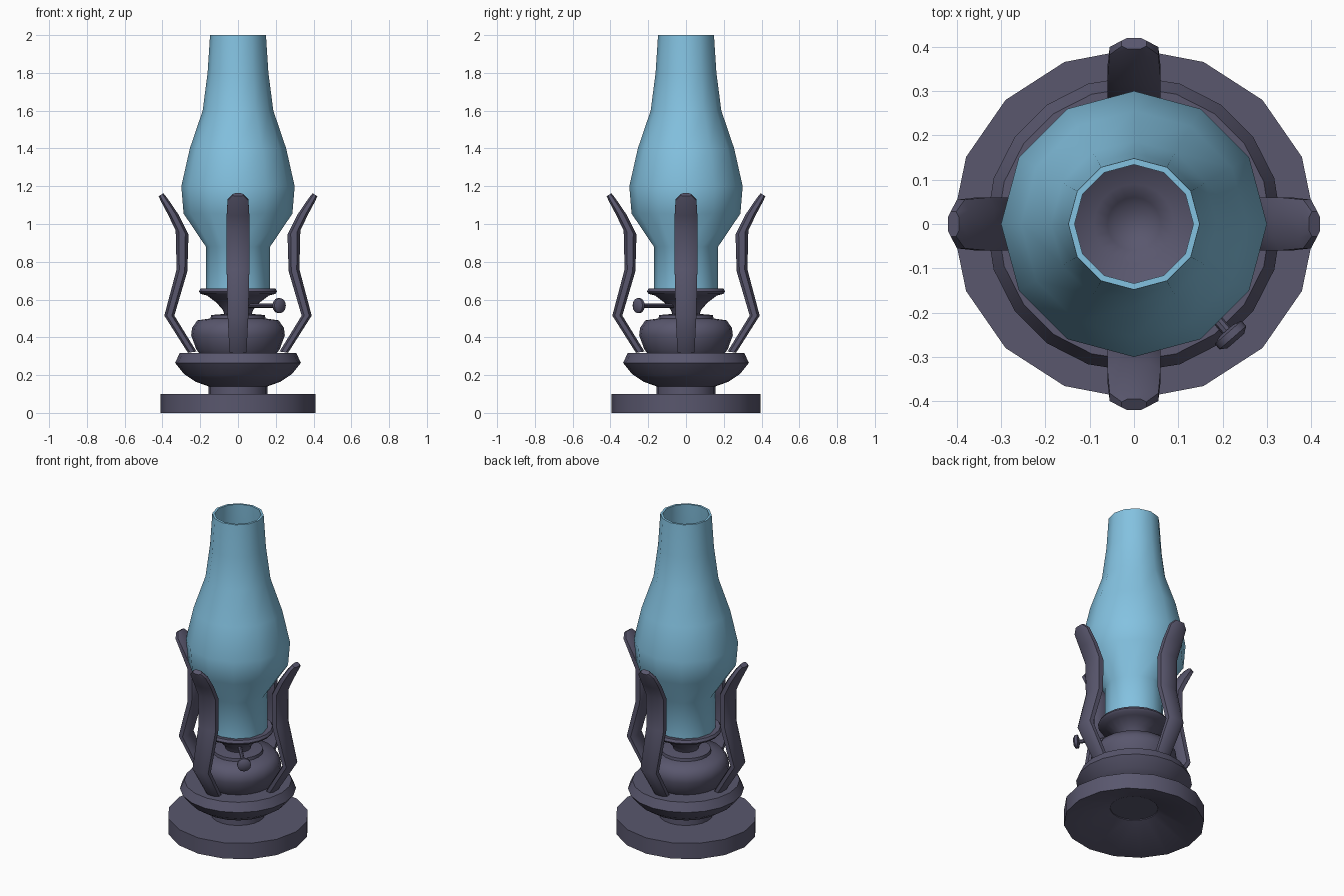
import bpy, bmesh, math
from mathutils import Matrix, Vector

if "Cube" in bpy.data.objects:
    bpy.data.objects.remove(bpy.data.objects["Cube"])


def material(name, rgb):
    m = bpy.data.materials.new(name)
    m.diffuse_color = (*rgb, 1)
    m.use_nodes = True
    m.node_tree.nodes["Principled BSDF"].inputs["Base Color"].default_value = m.diffuse_color
    return m


METAL = material("dark pewter", (0.10, 0.095, 0.155))
GLASS = material("pale blue glass", (0.23, 0.54, 0.75))


def finish(name, bm, mat, angle=40):
    bmesh.ops.recalc_face_normals(bm, faces=bm.faces)
    me = bpy.data.meshes.new(name)
    bm.to_mesh(me)
    bm.free()
    ob = bpy.data.objects.new(name, me)
    bpy.context.collection.objects.link(ob)
    me.materials.append(mat)
    bpy.ops.object.select_all(action='DESELECT')
    ob.select_set(True)
    bpy.context.view_layer.objects.active = ob
    bpy.ops.object.shade_smooth_by_angle(angle=math.radians(angle))
    return ob


def loft(bm, rings, closed=False, caps=True):
    """Bridge successive rings of points with quads."""
    vs = [[bm.verts.new(p) for p in r] for r in rings]
    n = len(vs[0])
    pairs = list(zip(vs, vs[1:])) + ([(vs[-1], vs[0])] if closed else [])
    for a, b in pairs:
        for i in range(n):
            j = (i + 1) % n
            bm.faces.new((a[i], a[j], b[j], b[i]))
    if caps and not closed:
        bm.faces.new(vs[0])
        bm.faces.new(vs[-1])


def lathe(name, profile, sides, mat, closed=False, sy=1.0, angle=40):
    bm = bmesh.new()
    ts = [2 * math.pi * i / sides for i in range(sides)]
    loft(bm, [[(r * math.cos(t), r * sy * math.sin(t), z) for t in ts]
              for r, z in profile], closed)
    return finish(name, bm, mat, angle)


# foot: 16-sided plinth with a hollow conical underside
lathe("foot", [(0.14, 0.13), (0.14, 0.095), (0.405, 0.0), (0.41, 0.0),
               (0.41, 0.10), (0.155, 0.10)], 16, METAL, sy=0.965)

# lower bowl on its short stem
lathe("lower_bowl", [(0.155, 0.10), (0.155, 0.14), (0.225, 0.165), (0.285, 0.205),
                     (0.333, 0.265), (0.308, 0.318), (0.20, 0.318)], 20, METAL, angle=50)

# oil font
lathe("oil_font", [(0.205, 0.315), (0.22, 0.335), (0.248, 0.41), (0.243, 0.45),
                   (0.215, 0.49), (0.145, 0.50), (0.143, 0.518), (0.06, 0.525)],
      20, METAL, angle=50)

# burner cup that holds the chimney
lathe("burner_cup", [(0.07, 0.515), (0.08, 0.545), (0.115, 0.585), (0.165, 0.622),
                     (0.198, 0.63), (0.207, 0.643), (0.198, 0.658), (0.165, 0.655),
                     (0.14, 0.63), (0.09, 0.615), (0.06, 0.60), (0.045, 0.58)],
      20, METAL, angle=60)

# glass chimney: outer wall and inner wall
outer = [(0.17, 0.645), (0.17, 0.88), (0.288, 1.055), (0.30, 1.20), (0.255, 1.40),
         (0.187, 1.60), (0.161, 1.80), (0.148, 2.0)]
inner = [(r - 0.014, z) for r, z in reversed(outer)]
lathe("glass_chimney", outer + inner, 12, GLASS, closed=True, angle=50)

# four curved prongs: inner (r, z), outer (r, z), half width
STATIONS = [((0.22, 0.325), (0.265, 0.318), 0.045),
            ((0.337, 0.515), (0.39, 0.515), 0.055),
            ((0.268, 0.75), (0.325, 0.76), 0.060),
            ((0.262, 0.945), (0.330, 0.965), 0.060),
            ((0.315, 1.05), (0.368, 1.045), 0.060),
            ((0.373, 1.135), (0.408, 1.12), 0.055),
            ((0.395, 1.163), (0.420, 1.147), 0.028)]
for k, side in enumerate(("right", "back", "left", "front")):
    bm = bmesh.new()
    rings = []
    for a, b, w in STATIONS:
        a, b = Vector((a[0], 0, a[1])), Vector((b[0], 0, b[1]))
        c, h = (a + b) / 2, (b - a) / 2
        # rounded-off rectangular section
        rings.append([c + h * u + Vector((0, w * v, 0)) for u, v in
                      ((1, .55), (.5, 1), (-.5, 1), (-1, .55),
                       (-1, -.55), (-.5, -1), (.5, -1), (1, -.55))])
    loft(bm, rings)
    bm.transform(Matrix.Rotation(k * math.pi / 2, 4, 'Z'))
    finish(side + "_prong", bm, METAL, 50)

# wick knob on a thin rod, pointing to the front right
AIM = Matrix.Rotation(math.radians(-49), 4, 'Z') @ Matrix.Rotation(math.pi / 2, 4, 'Y')
for name, prof, n in (
        ("wick_rod", [(0.012, 0.04), (0.012, 0.325)], 8),
        ("wick_knob", [(0.022, 0.318), (0.040, 0.324), (0.040, 0.340), (0.025, 0.350)], 12)):
    ob = lathe(name, prof, n, METAL)
    ob.data.transform(Matrix.Translation((0, 0, 0.568)) @ AIM)
